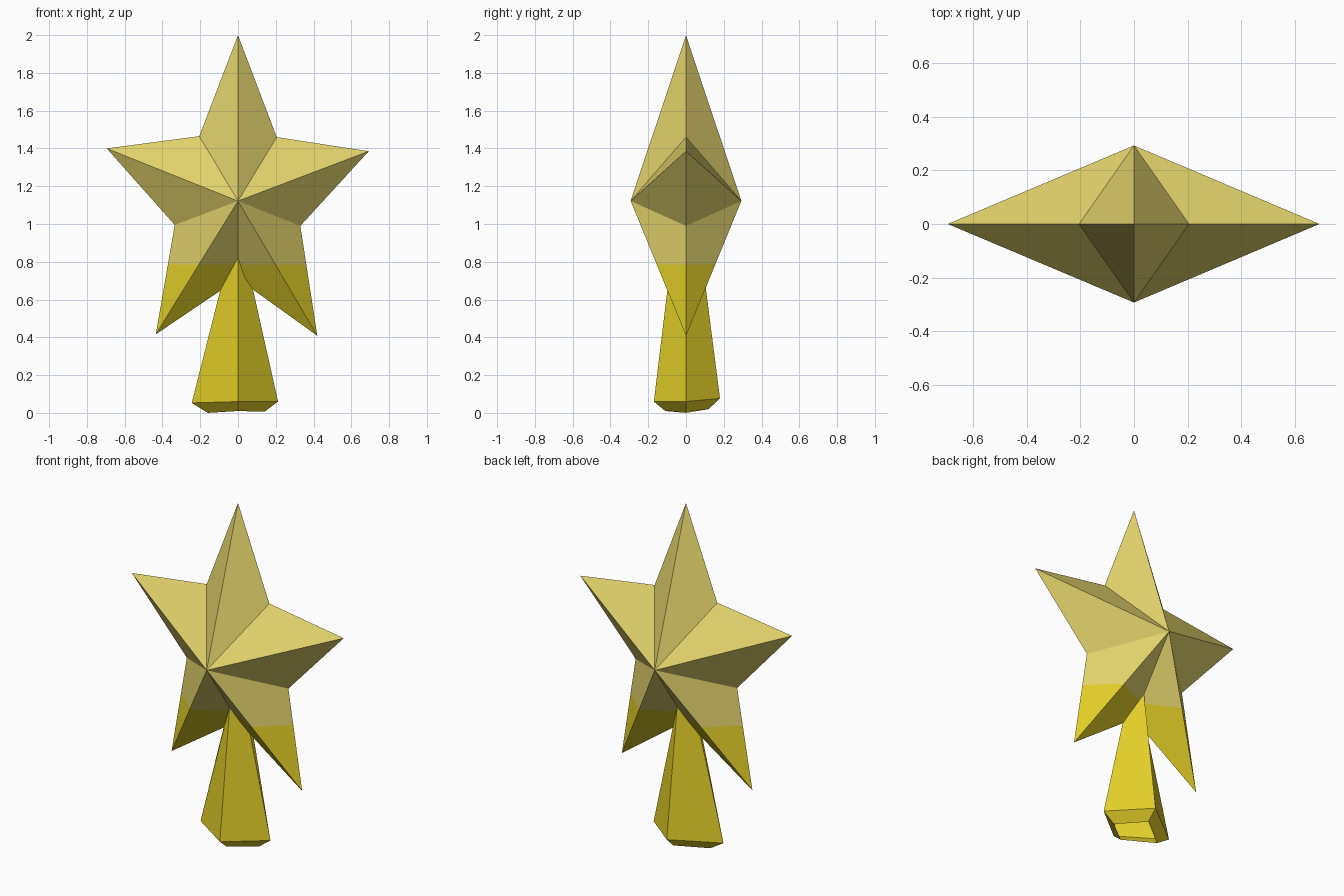
import bpy, bmesh

if "Cube" in bpy.data.objects:
    bpy.data.objects.remove(bpy.data.objects["Cube"])


def material(name, rgb):
    m = bpy.data.materials.new(name)
    m.diffuse_color = (*rgb, 1)
    m.use_nodes = True
    m.node_tree.nodes["Principled BSDF"].inputs["Base Color"].default_value = m.diffuse_color
    return m


gold = material("strong yellow", (0.76, 0.62, 0.021))
pale = material("pale yellow", (0.76, 0.65, 0.15))


def finish(name, bm, mats):
    me = bpy.data.meshes.new(name)
    bm.to_mesh(me)
    bm.free()
    for m in mats:
        me.materials.append(m)
    ob = bpy.data.objects.new(name, me)
    bpy.context.collection.objects.link(ob)
    return ob


# Star: outline in the xz plane, raised to a point at the front and back
outline = [(0, 2.0), (0.205, 1.46), (0.692, 1.385), (0.33, 0.99), (0.42, 0.408),
           (0, 0.71), (-0.435, 0.416), (-0.335, 0.995), (-0.695, 1.40), (-0.205, 1.465)]
bm = bmesh.new()
rim = [bm.verts.new((x, 0, z)) for x, z in outline]
for y in (-0.293, 0.293):
    peak = bm.verts.new((0, y, 1.122))
    for i, v in enumerate(rim):
        bm.faces.new((peak, v, rim[(i + 1) % len(rim)]))

# Colour break across the star at a fixed height
split = 0.785
bmesh.ops.bisect_plane(bm, geom=bm.verts[:] + bm.edges[:] + bm.faces[:],
                       plane_co=(0, 0, split), plane_no=(0, 0, 1))
bmesh.ops.recalc_face_normals(bm, faces=bm.faces[:])
for f in bm.faces:
    f.material_index = int(f.calc_center_median().z > split)
finish("star", bm, [gold, pale])

# Socket: hollow four-sided tapered tube with a turned-in lip, open below
rings = [
    [(-0.16, 0, 0.0), (0, -0.11, 0.01), (0.14, 0, 0.006), (0, 0.12, 0.02)],
    [(-0.245, 0, 0.053), (0, -0.17, 0.06), (0.212, 0, 0.06), (0, 0.18, 0.077)],
    [(-0.048, 0, 0.83), (0, -0.077, 0.83), (0.04, 0, 0.83), (0, 0.083, 0.83)],
]
bm = bmesh.new()
loops = [[bm.verts.new(p) for p in ring] for ring in rings]
for low, high in zip(loops, loops[1:]):
    for i in range(4):
        j = (i + 1) % 4
        bm.faces.new((low[i], low[j], high[j], high[i]))
finish("socket", bm, [gold])
